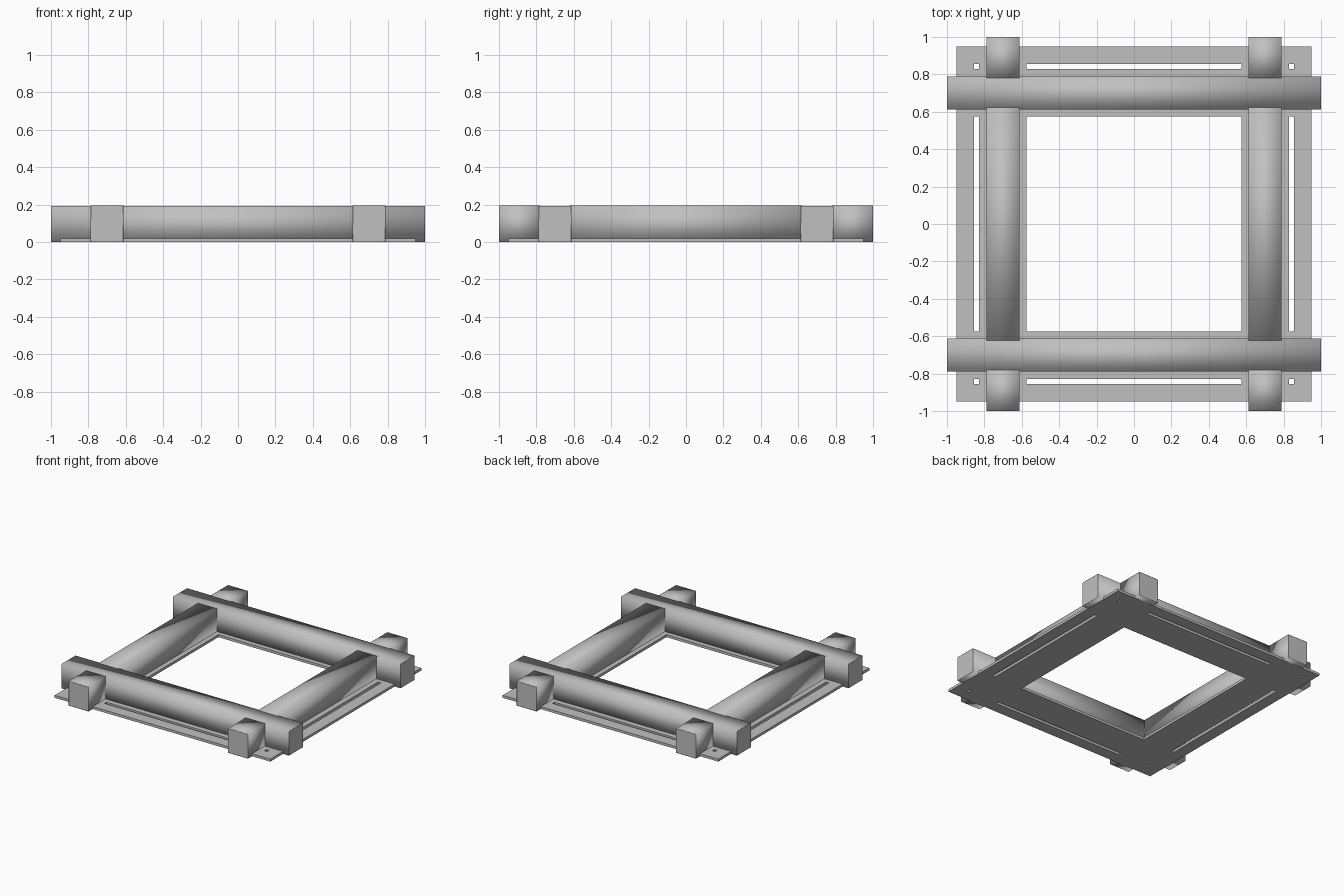
import bpy
import bmesh
from mathutils import Matrix, Vector

cube = bpy.data.objects.get("Cube")
if cube:
    bpy.data.objects.remove(cube, do_unlink=True)

grey = bpy.data.materials.new("plain grey")
grey.use_nodes = True
colour = (0.53, 0.53, 0.53, 1)
grey.diffuse_color = colour
grey.node_tree.nodes["Principled BSDF"].inputs["Base Color"].default_value = colour


def add_object(name, bm):
    bmesh.ops.recalc_face_normals(bm, faces=bm.faces[:])
    mesh = bpy.data.meshes.new(name)
    bm.to_mesh(mesh)
    bm.free()
    mesh.materials.append(grey)
    obj = bpy.data.objects.new(name, mesh)
    bpy.context.collection.objects.link(obj)
    return obj


def beam(name, low, high, axis):
    """Softly shaded box beam with flat caps at both ends of its axis."""
    low, high = Vector(low), Vector(high)
    bm = bmesh.new()
    bmesh.ops.create_cube(bm, size=1)
    bmesh.ops.transform(bm, verts=bm.verts[:], matrix=Matrix.Translation((low + high) / 2)
                        @ Matrix.Diagonal((*(high - low), 1)))
    bm.normal_update()
    caps = [f for f in bm.faces if abs(f.normal[axis]) > 0.9]
    for f in bm.faces:
        f.smooth = True
    bmesh.ops.inset_individual(bm, faces=caps, thickness=0.003)
    for f in caps:
        f.smooth = False
    return add_object(name, bm)


# Base plate: every odd row and column crossing is a slot, bolt hole or opening
marks = [-0.948, -0.855, -0.83, -0.575, 0.575, 0.83, 0.855, 0.948]
bm = bmesh.new()
grid = [[bm.verts.new((x, y, 0)) for y in marks] for x in marks]
for i in range(7):
    for j in range(7):
        if not (i % 2 and j % 2):
            bm.faces.new((grid[i][j], grid[i + 1][j], grid[i + 1][j + 1], grid[i][j + 1]))
raised = bmesh.ops.extrude_face_region(bm, geom=bm.faces[:], use_keep_orig=True)
for v in raised["geom"]:
    if isinstance(v, bmesh.types.BMVert):
        v.co.z = 0.02
add_object("base_plate", bm)

# Crossing beams: long rails, side rails and the stubs beyond the joints
inner, outer, top = 0.613, 0.788, 0.195
bottom = 0.0005
for label, s in (("front", -1), ("back", 1)):
    a, b = sorted((s * inner, s * outer))
    beam(label + "_rail", (-1, a, bottom), (1, b, top - 0.001), 0)
for side, s in (("right", -1), ("left", 1)):
    a, b = sorted((s * inner, s * outer))
    beam(side + "_rail", (a, -0.624, bottom), (b, 0.624, top), 1)
    for label, t in (("front", -1), ("back", 1)):
        c, d = sorted((t * 0.78, t))
        beam(label + "_" + side + "_stub", (a, c, bottom), (b, d, top), 1)
